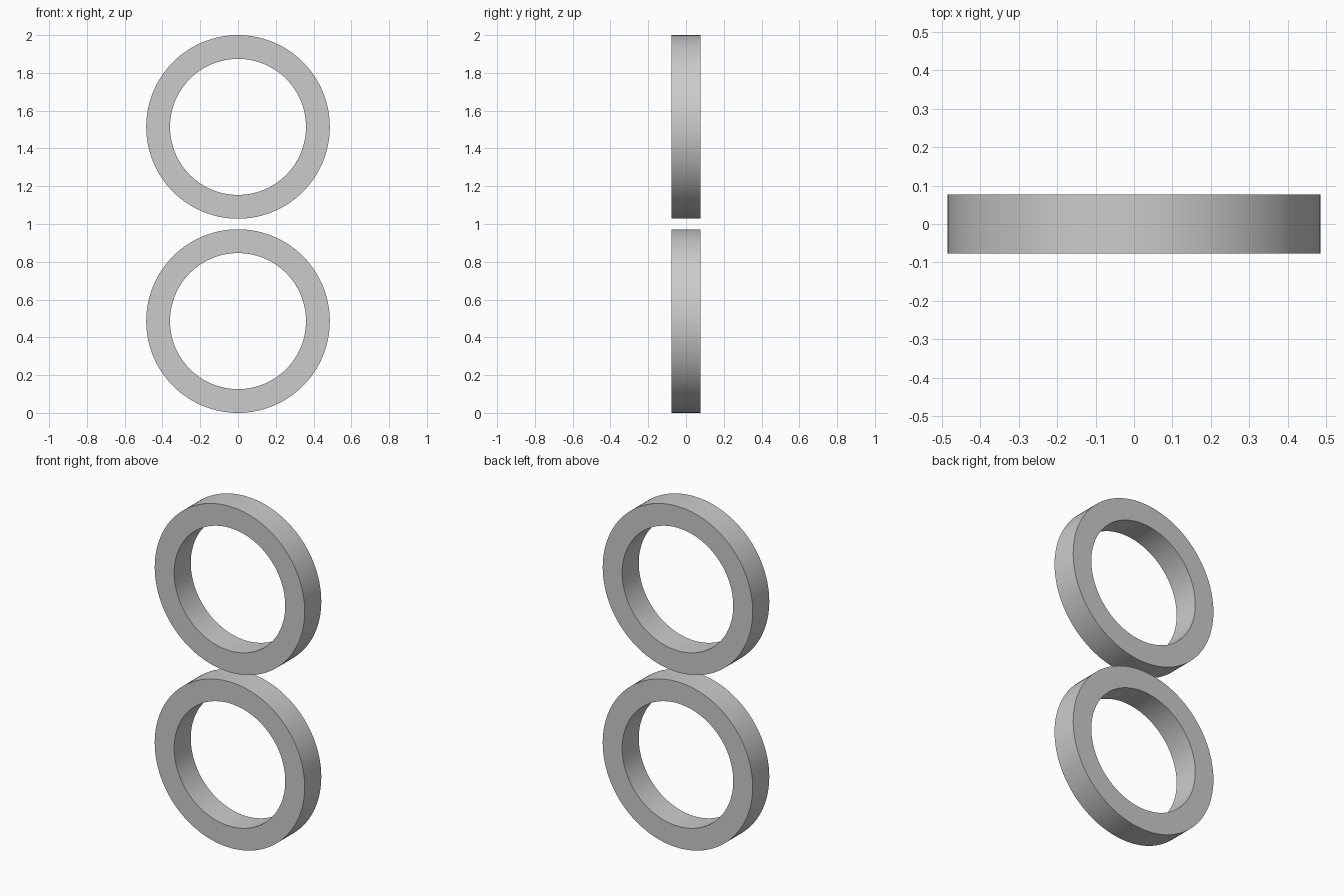
import bpy
import bmesh
import math

cube = bpy.data.objects.get("Cube")
if cube:
    bpy.data.objects.remove(cube, do_unlink=True)

OUTER, INNER, HALF_DEPTH, SIDES = 0.486, 0.36, 0.077, 128

grey = bpy.data.materials.new("light_grey")
grey.use_nodes = True
colour = (0.6, 0.6, 0.6, 1)
grey.diffuse_color = colour
grey.node_tree.nodes["Principled BSDF"].inputs["Base Color"].default_value = colour


def make_ring(name, z):
    """Spin a rectangular section around the y axis into a flat-faced ring."""
    bm = bmesh.new()
    corners = [(INNER, -HALF_DEPTH), (OUTER, -HALF_DEPTH),
               (OUTER, HALF_DEPTH), (INNER, HALF_DEPTH)]
    verts = [bm.verts.new((r, y, 0)) for r, y in corners]
    edges = [bm.edges.new((verts[i], verts[(i + 1) % 4])) for i in range(4)]
    bmesh.ops.spin(bm, geom=verts + edges, cent=(0, 0, 0), axis=(0, 1, 0),
                   angle=math.tau, steps=SIDES, use_merge=True)
    bmesh.ops.remove_doubles(bm, verts=bm.verts[:], dist=0.0001)
    bmesh.ops.recalc_face_normals(bm, faces=bm.faces[:])
    mesh = bpy.data.meshes.new(name)
    bm.to_mesh(mesh)
    bm.free()
    mesh.materials.append(grey)
    ring = bpy.data.objects.new(name, mesh)
    ring.location.z = z
    bpy.context.collection.objects.link(ring)
    # Smooth around the ring, sharp at the rims
    bpy.ops.object.select_all(action="DESELECT")
    ring.select_set(True)
    bpy.context.view_layer.objects.active = ring
    bpy.ops.object.shade_smooth_by_angle(angle=math.radians(30))


make_ring("lower_ring", OUTER)
make_ring("upper_ring", 2 - OUTER)
